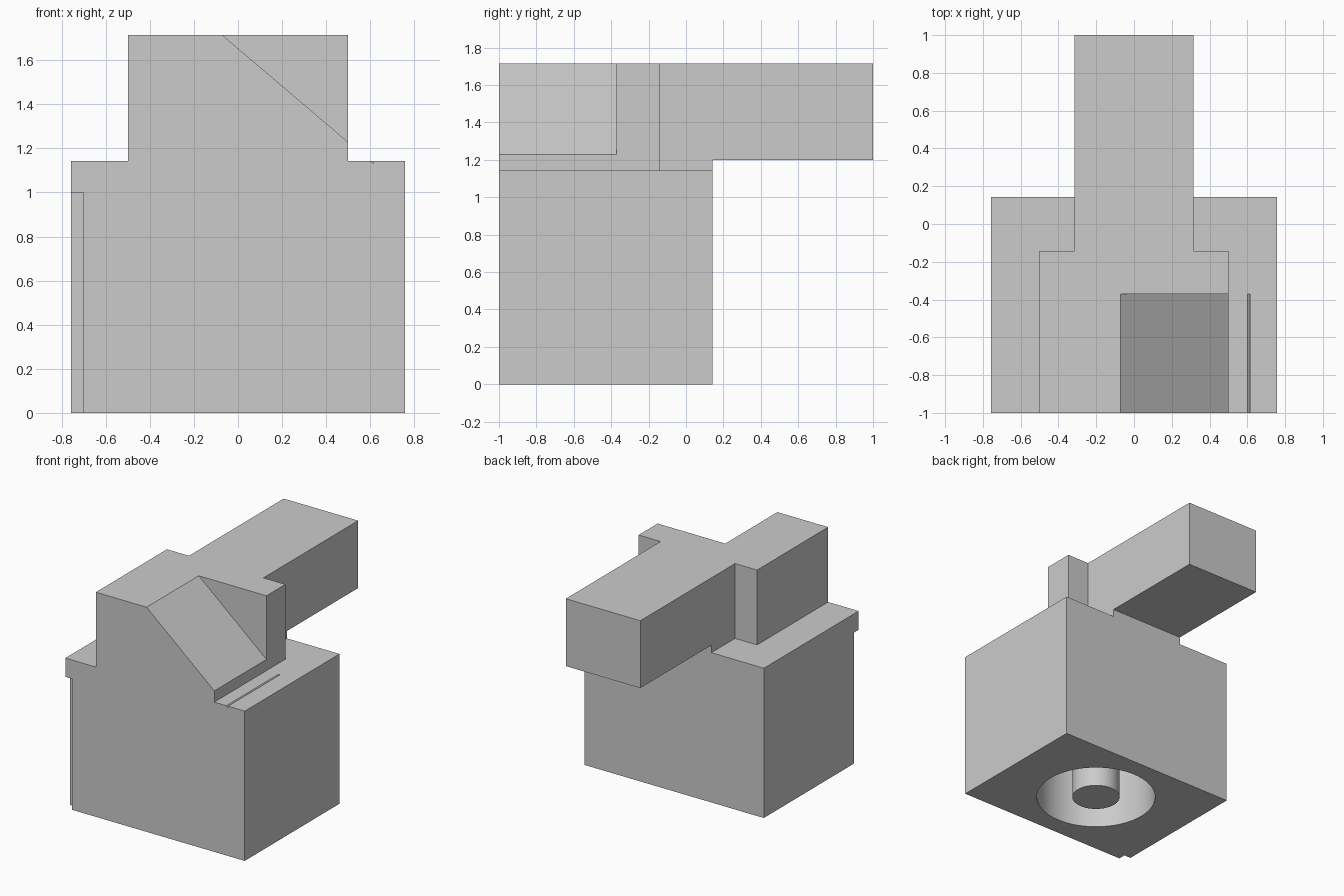
import bpy, bmesh
from mathutils import Vector

U = 2 / 35  # one design unit
if "Cube" in bpy.data.objects:
    bpy.data.objects.remove(bpy.data.objects["Cube"])

grey = bpy.data.materials.new("plain_grey")
grey.use_nodes = True
colour = (0.6, 0.6, 0.6, 1)
grey.diffuse_color = colour
grey.node_tree.nodes["Principled BSDF"].inputs["Base Color"].default_value = colour


def add_object(name, bm):
    bmesh.ops.recalc_face_normals(bm, faces=bm.faces)
    bmesh.ops.scale(bm, vec=(U, U, U), verts=bm.verts)
    mesh = bpy.data.meshes.new(name)
    bm.to_mesh(mesh)
    bm.free()
    mesh.materials.append(grey)
    ob = bpy.data.objects.new(name, mesh)
    bpy.context.collection.objects.link(ob)
    return ob


def prism(name, points, offset):
    """Extrude a flat outline along an offset."""
    bm = bmesh.new()
    face = bm.faces.new([bm.verts.new(p) for p in points])
    ext = bmesh.ops.extrude_face_region(bm, geom=[face], use_keep_orig=True)
    verts = [g for g in ext["geom"] if isinstance(g, bmesh.types.BMVert)]
    bmesh.ops.translate(bm, vec=Vector(offset), verts=verts)
    return add_object(name, bm)


def box(name, x0, x1, y0, y1, z0, z1):
    return prism(name, [(x0, y0, z0), (x1, y0, z0), (x1, y1, z0), (x0, y1, z0)],
                 (0, 0, z1 - z0))


def cylinder(name, y, radius, z0, z1):
    bm = bmesh.new()
    bmesh.ops.create_cone(bm, cap_ends=True, segments=64, radius1=radius,
                          radius2=radius, depth=z1 - z0)
    bmesh.ops.translate(bm, vec=(0, y, (z0 + z1) / 2), verts=bm.verts)
    return add_object(name, bm)


def combine(target, tool, operation):
    mod = target.modifiers.new(tool.name, "BOOLEAN")
    mod.object, mod.operation, mod.solver = tool, operation, "EXACT"
    bpy.context.view_layer.objects.active = target
    bpy.ops.object.modifier_apply(modifier=mod.name)
    bpy.data.objects.remove(tool)


FRONT, BACK, TOP = -17.5, 2.5, 30
MID = (FRONT + BACK) / 2

# Base block, upper block and rear arm with its saddle
body = box("body", -13.25, 13.25, FRONT, BACK, 0, 20)
upper = box("upper_block", -8.75, 8.75, FRONT, -2.5, 19, TOP)
arm_side = [(-5, 19), (BACK, 19), (BACK, 21), (17.5, 21), (17.5, TOP), (-5, TOP)]
arm = prism("rear_arm", [(-5.5, y, z) for y, z in arm_side], (11, 0, 0))
combine(upper, arm, "UNION")
combine(body, upper, "UNION")

# Sloped pocket in the front corner of the upper block
slope = [(-3.25, 31.7), (10.75, 19.8), (10.75, 31.7)]
combine(body, prism("slope_cutter", [(x, -19, z) for x, z in slope], (0, 12.5, 0)),
        "DIFFERENCE")

# Small notch along the front corner edge
combine(body, box("notch_cutter", -14, -12.25, -19, FRONT + 1, -1, 17.5), "DIFFERENCE")

# Round socket underneath with a central post
combine(body, cylinder("socket_cutter", MID, 7.5, -1, 17.5), "DIFFERENCE")
combine(body, cylinder("socket_post", MID, 3, 0, 18.5), "UNION")

bpy.ops.object.select_all(action="DESELECT")
body.select_set(True)
bpy.context.view_layer.objects.active = body
bpy.ops.object.shade_smooth_by_angle()
